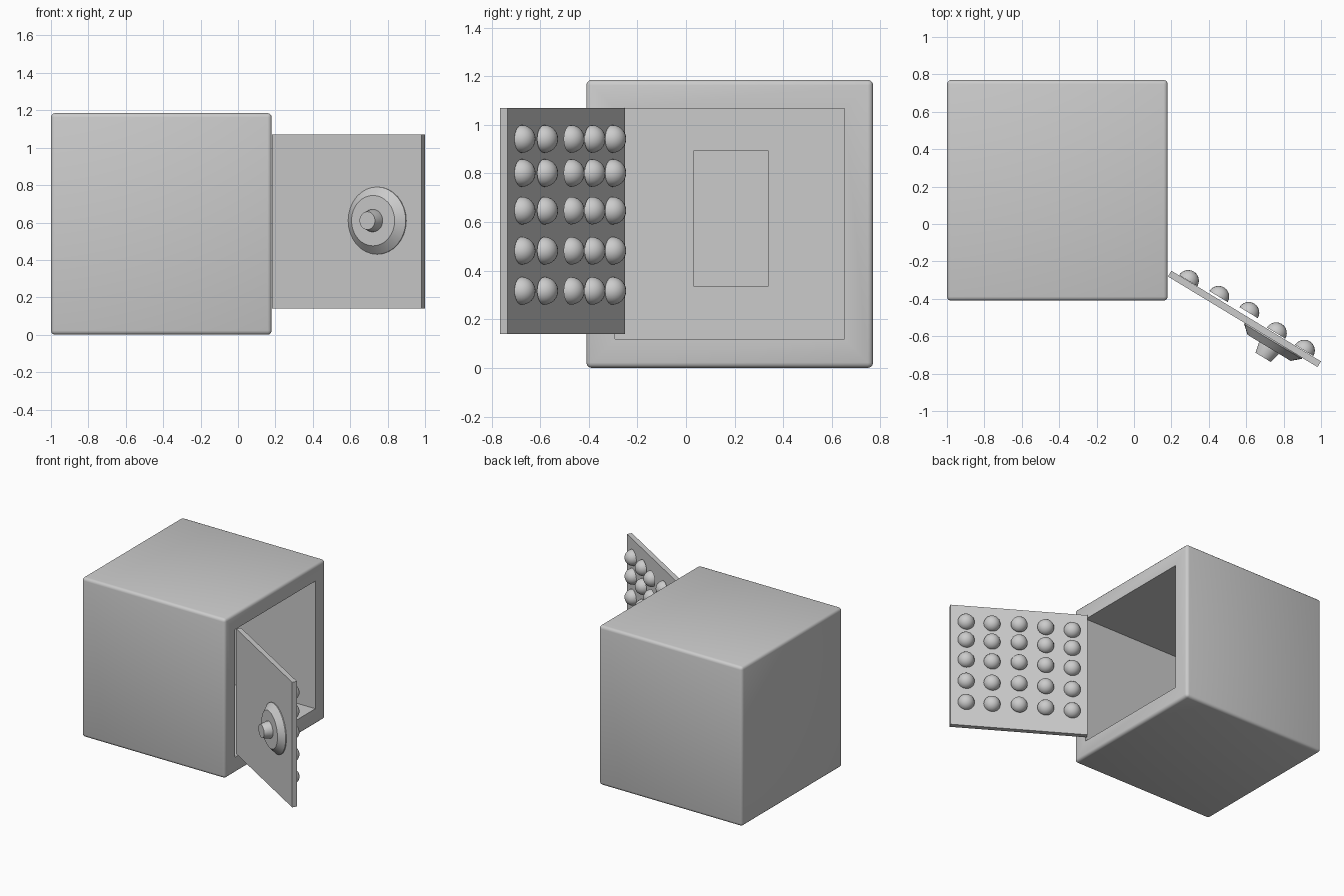
import bpy, bmesh, math
from mathutils import Matrix, Vector

if "Cube" in bpy.data.objects:
    bpy.data.objects.remove(bpy.data.objects["Cube"])


def finish(bm, name, matrix=None, smooth=True):
    if matrix:
        bm.transform(matrix)
    bmesh.ops.recalc_face_normals(bm, faces=bm.faces)
    mesh = bpy.data.meshes.new(name)
    bm.to_mesh(mesh)
    bm.free()
    ob = bpy.data.objects.new(name, mesh)
    bpy.context.collection.objects.link(ob)
    if smooth:
        bpy.ops.object.select_all(action='DESELECT')
        ob.select_set(True)
        bpy.context.view_layer.objects.active = ob
        bpy.ops.object.shade_smooth_by_angle(angle=math.radians(30))
    return ob


def box(lo, hi):
    lo, hi = Vector(lo), Vector(hi)
    bm = bmesh.new()
    bmesh.ops.create_cube(bm, size=1)
    bm.transform(Matrix.Translation((lo + hi) / 2) @ Matrix.Diagonal((*(hi - lo), 1)))
    return bm


# Safe body: rounded cube, right face inset and pushed in as a cavity
BEVEL, RIM, DEPTH = 0.022, 0.118, 1.06
bm = box((-1, -0.41, 0), (0.18, 0.77, 1.185))
bmesh.ops.bevel(bm, geom=bm.edges[:], offset=BEVEL, segments=3, profile=0.5, affect='EDGES')
bm.normal_update()
side = max(bm.faces, key=lambda f: f.normal.x * f.calc_area())
bmesh.ops.inset_region(bm, faces=[side], thickness=RIM - BEVEL, use_even_offset=True)
ext = bmesh.ops.extrude_discrete_faces(bm, faces=[side])
bmesh.ops.translate(bm, verts=ext['faces'][0].verts[:], vec=(-DEPTH, 0, 0))
finish(bm, "safe_body")

# Panel on the rear wall of the cavity
finish(box((-0.89, 0.03, 0.335), (-0.86, 0.34, 0.895)), "inner_panel", smooth=False)

# Door frame of reference: local x along the door, local y into the safe
THICK = 0.036
DOOR = Matrix.Translation((0.20, -0.25, 0)) @ Matrix.Rotation(math.radians(-31.2), 4, 'Z')
finish(box((0, -THICK, 0.14), (0.935, 0, 1.07)), "door", DOOR, smooth=False)

# Dial and knob on the outer face
def disc_stack(name, profile, sides=32):
    bm = bmesh.new()
    rings = []
    for r, h in profile:
        rings.append([bm.verts.new((r * math.cos(a), -THICK - h, r * math.sin(a)))
                      for a in (2 * math.pi * i / sides for i in range(sides))])
    for a, b in zip(rings, rings[1:]):
        for i in range(sides):
            j = (i + 1) % sides
            bm.faces.new((a[i], a[j], b[j], b[i]))
    bm.faces.new(rings[0])
    bm.faces.new(rings[-1])
    return finish(bm, name, DOOR @ Matrix.Translation((0.66, 0, 0.61)))


disc_stack("dial", [(0.18, 0), (0.18, 0.006), (0.135, 0.046)])
disc_stack("knob", [(0.06, 0.044), (0.06, 0.056), (0.048, 0.106)])

# Five by five half-round studs on the inner face
COLUMNS = [(0.29, -0.303), (0.452, -0.388), (0.613, -0.474), (0.76, -0.583), (0.91, -0.676)]
ROWS = [0.317, 0.482, 0.647, 0.802, 0.942]
for c, (x, y) in enumerate(COLUMNS):
    for r, z in enumerate(ROWS):
        bm = bmesh.new()
        bmesh.ops.create_uvsphere(bm, u_segments=24, v_segments=12, radius=0.057)
        cut = bmesh.ops.bisect_plane(bm, geom=bm.verts[:] + bm.edges[:] + bm.faces[:],
                                     plane_co=(0, 0, 0), plane_no=(0, -1, 0), clear_outer=True)
        bmesh.ops.holes_fill(bm, edges=[e for e in bm.edges if e.is_boundary])
        m = Matrix.Translation((x, y, z)) @ DOOR.to_3x3().to_4x4()
        finish(bm, f"stud_{c + 1}_{r + 1}", m)
